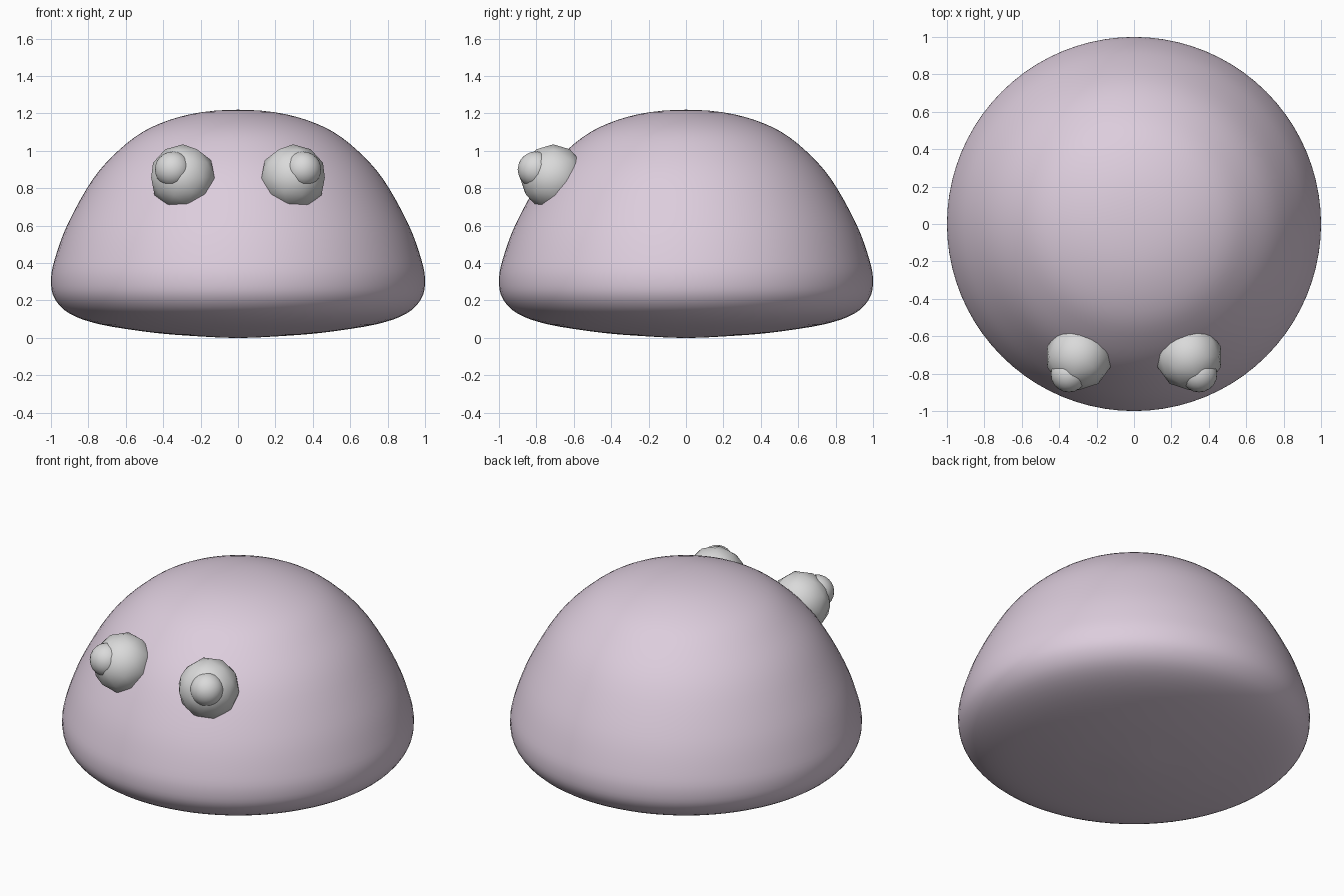
import bpy, bmesh, math
from mathutils import Vector

default = bpy.data.objects.get("Cube")
if default:
    bpy.data.objects.remove(default, do_unlink=True)


def material(name, colour):
    mat = bpy.data.materials.new(name)
    mat.use_nodes = True
    mat.diffuse_color = colour
    mat.node_tree.nodes["Principled BSDF"].inputs["Base Color"].default_value = colour
    return mat


def add_object(name, bm, mat):
    mesh = bpy.data.meshes.new(name)
    bm.to_mesh(mesh)
    bm.free()
    mesh.materials.append(mat)
    mesh.shade_smooth()
    obj = bpy.data.objects.new(name, mesh)
    bpy.context.collection.objects.link(obj)
    return obj


def smooth_path(points, steps):
    """Catmull-Rom curve through the points."""
    pts = [Vector(p) for p in points]
    # Mirrored end points keep both poles level
    pts = [Vector((-pts[1].x, pts[1].y))] + pts + [Vector((-pts[-2].x, pts[-2].y))]
    path = []
    for a, b, c, d in zip(pts, pts[1:], pts[2:], pts[3:]):
        for i in range(steps):
            t = i / steps
            path.append(0.5 * (2 * b + (c - a) * t + (2 * a - 5 * b + 4 * c - d) * t ** 2
                               + (3 * b - a - 3 * c + d) * t ** 3))
    return path + [pts[-2]]


lilac = material("pale lilac", (0.72, 0.61, 0.72, 1))
grey = material("light grey", (0.7, 0.7, 0.7, 1))

# Body: domed profile turned about the vertical axis
profile = [(0, 0), (0.25, 0.011), (0.47, 0.03), (0.74, 0.073), (0.9, 0.13), (0.98, 0.21),
           (1, 0.305), (0.98, 0.42), (0.91, 0.61), (0.775, 0.85), (0.63, 1.01),
           (0.47, 1.123), (0.25, 1.197), (0, 1.22)]
bm = bmesh.new()
verts = [bm.verts.new((p.x, 0, p.y)) for p in smooth_path(profile, 4)]
edges = [bm.edges.new(pair) for pair in zip(verts, verts[1:])]
bmesh.ops.spin(bm, geom=verts + edges, axis=(0, 0, 1), angle=math.tau, steps=80)
bmesh.ops.remove_doubles(bm, verts=bm.verts, dist=0.0005)
bmesh.ops.recalc_face_normals(bm, faces=bm.faces)
add_object("body", bm, lilac)

# Eyes: coarse eyeball with a smaller pupil bump facing outwards
for side, sign in (("left", 1), ("right", -1)):
    for part, centre, radius, detail in (("eyeball", (0.295, -0.71, 0.857), 0.178, 2),
                                         ("pupil", (0.348, -0.803, 0.9), 0.097, 3)):
        bm = bmesh.new()
        bmesh.ops.create_icosphere(bm, subdivisions=detail, radius=radius)
        bmesh.ops.translate(bm, verts=bm.verts, vec=centre)
        if sign < 0:
            bmesh.ops.scale(bm, verts=bm.verts, vec=(-1, 1, 1))
            bmesh.ops.reverse_faces(bm, faces=bm.faces)
        add_object(side + "_" + part, bm, grey)
